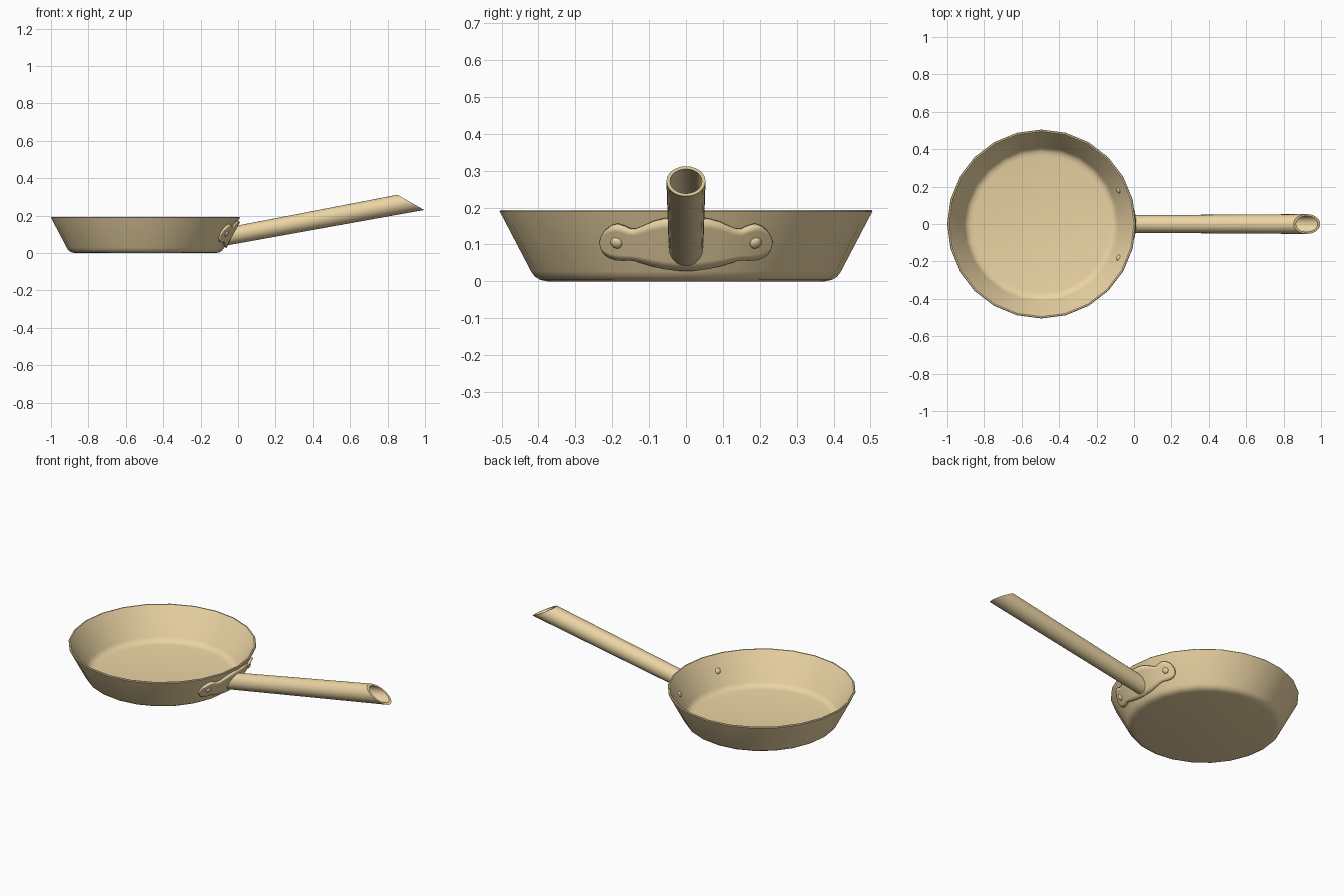
import bpy, bmesh
from math import sin, cos, pi, radians, sqrt, atan2
from mathutils import Vector

if "Cube" in bpy.data.objects:
    bpy.data.objects.remove(bpy.data.objects["Cube"])

CX = -0.495          # pan centre
SLOPE = 0.52         # outward lean of the wall


def wall_radius(z):
    return 0.42 + SLOPE * (z - 0.027)


mat = bpy.data.materials.new("warm_metal")
mat.diffuse_color = (0.83, 0.66, 0.37, 1)
mat.use_nodes = True
mat.node_tree.nodes["Principled BSDF"].inputs["Base Color"].default_value = mat.diffuse_color


def finish(name, bm, angle=35):
    bmesh.ops.recalc_face_normals(bm, faces=bm.faces)
    me = bpy.data.meshes.new(name)
    bm.to_mesh(me)
    bm.free()
    ob = bpy.data.objects.new(name, me)
    bpy.context.collection.objects.link(ob)
    me.materials.append(mat)
    bpy.ops.object.select_all(action='DESELECT')
    ob.select_set(True)
    bpy.context.view_layer.objects.active = ob
    bpy.ops.object.shade_smooth_by_angle(angle=radians(angle))
    return ob


def bridge(bm, a, b):
    n = len(a)
    for i in range(n):
        bm.faces.new((a[i], a[(i + 1) % n], b[(i + 1) % n], b[i]))


# Pan body: 24-sided revolved shell, from outer base over the rim to inner floor
profile = [(0.375, 0), (0.395, 0.004), (0.410, 0.013), (0.420, 0.027),
           (0.502, 0.184), (0.505, 0.190), (0.502, 0.194), (0.495, 0.194),
           (0.490, 0.188), (0.412, 0.040), (0.402, 0.026), (0.388, 0.018),
           (0.368, 0.014)]
bm = bmesh.new()
rings = [[bm.verts.new((CX + r * cos(2 * pi * i / 24), r * sin(2 * pi * i / 24), z))
          for i in range(24)] for r, z in profile]
for a, b in zip(rings, rings[1:]):
    bridge(bm, a, b)
bm.faces.new(rings[0])
bm.faces.new(rings[-1])
finish("pan_body", bm)

# Handle bracket: winged plate wrapped on the wall (y, bottom z, top z)
half = [(0, 0.034, 0.173), (0.03, 0.036, 0.173), (0.06, 0.040, 0.171),
        (0.09, 0.047, 0.163), (0.115, 0.055, 0.152), (0.135, 0.061, 0.144),
        (0.15, 0.063, 0.144), (0.165, 0.062, 0.151), (0.185, 0.063, 0.157),
        (0.203, 0.069, 0.152), (0.217, 0.080, 0.141), (0.225, 0.094, 0.127),
        (0.228, 0.105, 0.116)]
cols = [(-y, b, t) for y, b, t in half[:0:-1]] + half
ROWS = 6
bm = bmesh.new()
grid = []
for y, b, t in cols:
    col = []
    for k in range(ROWS + 1):
        z = b + (t - b) * k / ROWS
        r = wall_radius(z) - 0.003
        col.append(bm.verts.new((CX + sqrt(r * r - y * y), y, z)))
    grid.append(col)
for a, b in zip(grid, grid[1:]):
    for k in range(ROWS):
        bm.faces.new((a[k], b[k], b[k + 1], a[k + 1]))
for f in bm.faces:
    f.normal_update()
plate = finish("handle_bracket", bm)
solid = plate.modifiers.new("thickness", 'SOLIDIFY')
solid.thickness = 0.014
solid.offset = 1 if plate.data.polygons[0].normal.x > 0 else -1

# Rivets: domed heads outside and inside the wall, on both sides
for side, label in ((1, "left"), (-1, "right")):
    y, z = 0.185 * side, 0.109
    r = wall_radius(z)
    phi = atan2(y, sqrt(r * r - y * y))
    normal = Vector((cos(phi), sin(phi), -SLOPE)).normalized()
    base = Vector((CX + r * cos(phi), y, z))
    quat = normal.to_track_quat('Z', 'Y')
    for place, off in (("outer", 0.009), ("inner", -0.013)):
        bm = bmesh.new()
        bmesh.ops.create_uvsphere(bm, u_segments=16, v_segments=10, radius=1)
        for v in bm.verts:
            v.co = base + normal * off + quat @ Vector(
                (v.co.x * 0.017, v.co.y * 0.017, v.co.z * 0.011))
        finish(f"{label}_{place}_rivet", bm)

# Handle: hollow tapered tube, start fitted to the wall, end cut at a slant
tilt = radians(10.5)
axis = Vector((cos(tilt), 0, sin(tilt)))
up = Vector((-sin(tilt), 0, cos(tilt)))
origin = Vector((0, 0, 0.1))
SIDES = 24
bm = bmesh.new()


def handle_ring(r, end):
    ring = []
    for i in range(SIDES):
        a = 2 * pi * i / SIDES
        n = r * sin(a)
        t = 0.94 - 1.18 * n if end else -0.035 + 0.755 * n
        ring.append(bm.verts.new(origin + axis * t + up * n + Vector((0, r * cos(a), 0))))
    return ring


loops = [handle_ring(0.047, False), handle_ring(0.053, True),
         handle_ring(0.043, True), handle_ring(0.037, False)]
for i in range(4):
    bridge(bm, loops[i], loops[(i + 1) % 4])
finish("handle", bm)
